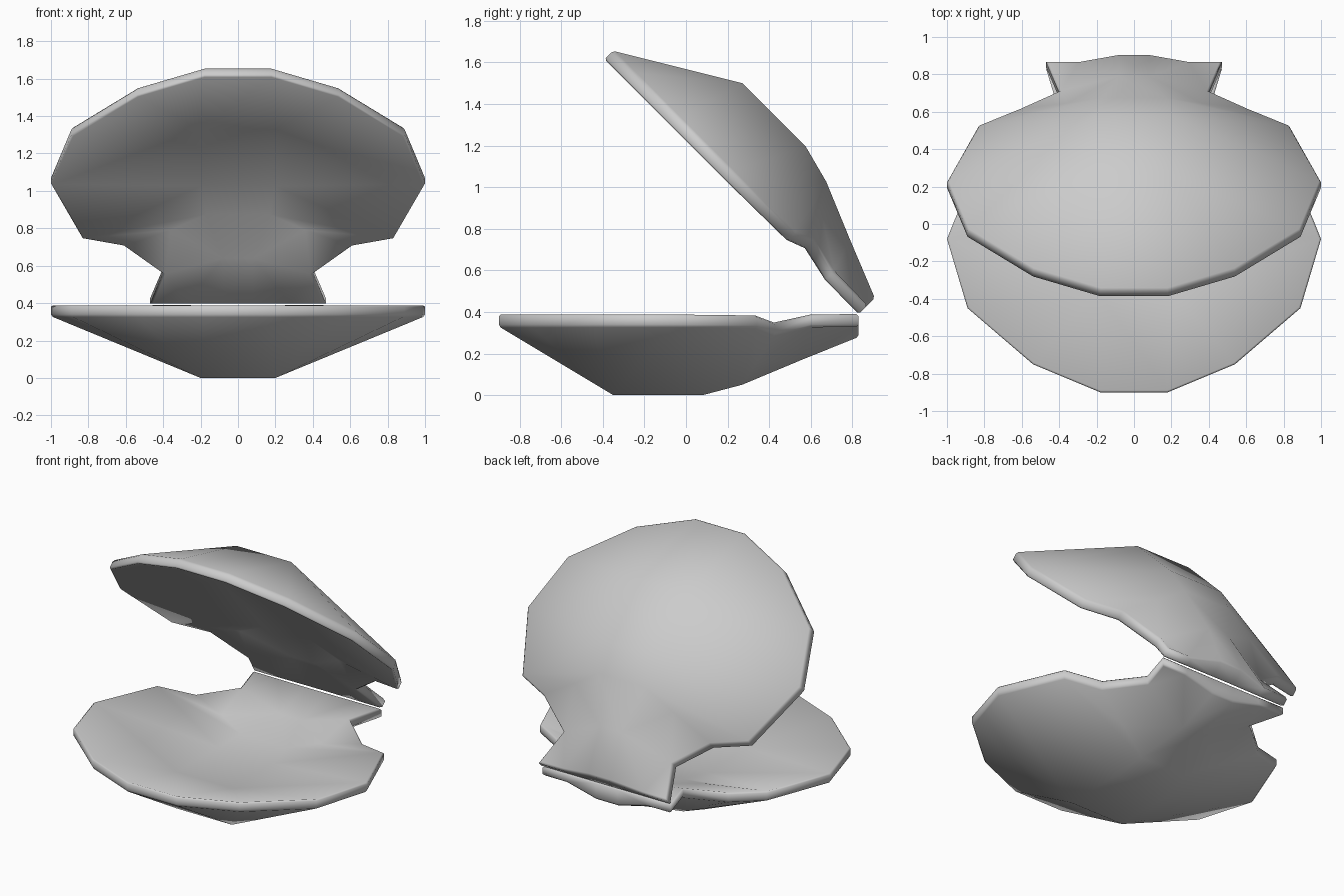
import bpy, bmesh, math
from mathutils import Matrix

if "Cube" in bpy.data.objects:
    bpy.data.objects.remove(bpy.data.objects["Cube"])

HINGE_Y, RIM_Z, THICK, DISH = 0.83, 0.39, 0.06, 0.45

# Right half of the outer valve surface: rim, then ear, spine and valley points
P = {
    'r0': (.18, -.90, .33), 'r1': (.54, -.75, .33), 'r2': (.89, -.45, .33),
    'r3': (1.0, -.08, .33), 'r4': (.83, .34, .325), 'r5': (.61, .43, .29),
    'r6': (.40, .60, .33), 'r7': (.47, .83, .33), 'h': (.28, .83, .33),
    's5': (.08, .83, .28), 's4': (.08, .55, .167), 's3': (.17, .27, .05),
    's2': (.20, .08, 0), 's1': (.20, -.35, 0), 'a': (.36, .34, .16),
}
FACES = ("r0 r1 s1,r1 r2 s1,r2 r3 s1,r3 s2 s1,r3 r4 s2,r4 s3 s2,r4 r5 a,r4 a s3,"
         "a s4 s3,r5 r6 a,a r6 s4,r6 h s4,r6 r7 h,s4 h s5")
SPINE = ['r0', 's1', 's2', 's3', 's4', 's5']


def make_valve(name, matrix):
    bm = bmesh.new()
    layers = []
    for inner in (False, True):
        v = {}
        for k, (x, y, z) in P.items():
            if inner:   # shallower dish inside
                flat = k in ('h', 's5', 'r7')
                z += THICK
                z = RIM_Z if flat else z if k[0] == 'r' else RIM_Z - DISH * (RIM_Z - z)
            for s in (1, -1):
                v[k, s] = bm.verts.new((s * x, y, z))
        layers.append(v)
    outer, inner = layers
    for v in layers:
        for f in FACES.split(','):
            for s in (1, -1):
                bm.faces.new([v[k, s] for k in f.split()])
        # middle strip joining both halves
        for a, b in zip(SPINE, SPINE[1:]):
            bm.faces.new((v[a, 1], v[b, 1], v[b, -1], v[a, -1]))
    # rim wall between outer and inner surfaces
    key = {vert: k for k, vert in outer.items()}
    edges = [e for e in bm.edges if e.is_boundary and e.verts[0] in key]
    rim = []
    for e in edges:
        p, q = e.verts
        f = bm.faces.new((p, q, inner[key[q]], inner[key[p]]))
        rim += [g for g in f.edges if (g.verts[0] in key) == (g.verts[1] in key)]
    bmesh.ops.recalc_face_normals(bm, faces=bm.faces)
    # softened lip
    bmesh.ops.bevel(bm, geom=list(set(rim)), offset=.01, segments=1,
                    affect='EDGES', clamp_overlap=True)
    bm.transform(matrix)
    bmesh.ops.recalc_face_normals(bm, faces=bm.faces)
    mesh = bpy.data.meshes.new(name)
    bm.to_mesh(mesh)
    bm.free()
    ob = bpy.data.objects.new(name, mesh)
    bpy.context.collection.objects.link(ob)
    bpy.ops.object.select_all(action='DESELECT')
    ob.select_set(True)
    bpy.context.view_layer.objects.active = ob
    bpy.ops.object.shade_smooth()
    return ob


# Lower valve lies flat; upper valve is its mirror image swung open 45 degrees
make_valve("lower_shell", Matrix.Identity(4))
to_hinge = Matrix.Translation((0, HINGE_Y, RIM_Z))
swing = (to_hinge @ Matrix.Rotation(math.radians(-45), 4, 'X')
         @ Matrix.Diagonal((1, 1, -1, 1)) @ to_hinge.inverted())
make_valve("upper_shell", swing)
